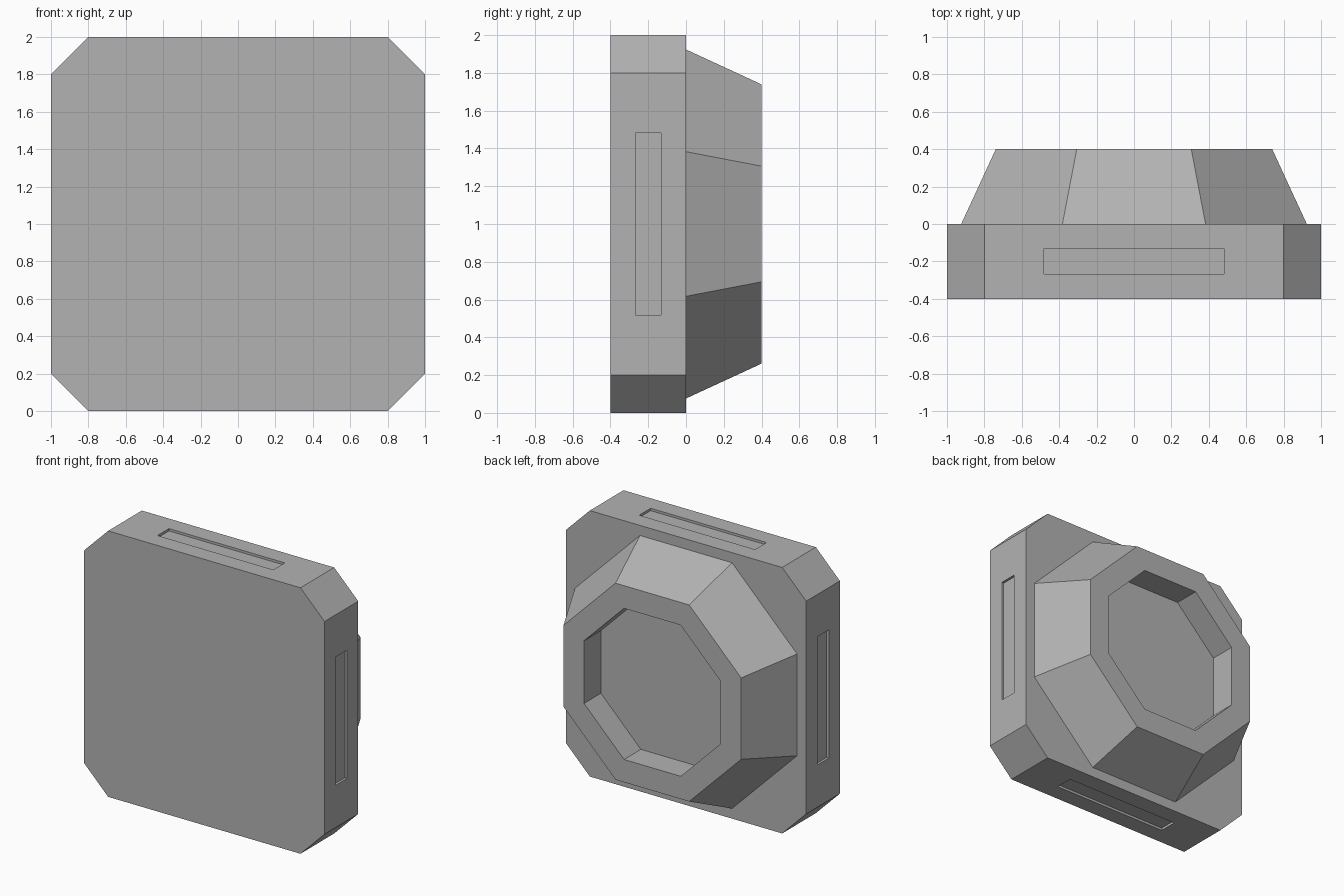
import bpy, bmesh
from math import pi
from mathutils import Matrix, Vector

if "Cube" in bpy.data.objects:
    bpy.data.objects.remove(bpy.data.objects["Cube"])

CENTRE_Z = 1.0

# Mid-grey finish shared by all parts
grey = bpy.data.materials.new("mid_grey")
grey.diffuse_color = (0.45, 0.45, 0.45, 1)
grey.use_nodes = True
grey.node_tree.nodes["Principled BSDF"].inputs["Base Color"].default_value = grey.diffuse_color


def new_object(name, bm):
    bmesh.ops.recalc_face_normals(bm, faces=bm.faces)
    mesh = bpy.data.meshes.new(name)
    bm.to_mesh(mesh)
    bm.free()
    mesh.materials.append(grey)
    obj = bpy.data.objects.new(name, mesh)
    bpy.context.collection.objects.link(obj)
    return obj


# Front plate: square block with cut corners
half, corner = 1.0, 0.8
outline = []
for sx, sz in ((1, 1), (-1, 1), (-1, -1), (1, -1)):
    pair = [(sx * half, sz * corner), (sx * corner, sz * half)]
    outline += pair if sx * sz > 0 else pair[::-1]
bm = bmesh.new()
face = bm.faces.new([bm.verts.new((x, -0.4, z + CENTRE_Z)) for x, z in outline])
ext = bmesh.ops.extrude_face_region(bm, geom=[face])
bmesh.ops.translate(bm, vec=(0, 0.4, 0),
                    verts=[g for g in ext["geom"] if isinstance(g, bmesh.types.BMVert)])
plate = new_object("front_plate", bm)

# Shallow slots in the four sides of the plate
length, width, depth = 0.964, 0.136, 0.018
bm = bmesh.new()
for i in range(4):
    m = (Matrix.Translation((0, -0.2, CENTRE_Z)) @ Matrix.Rotation(i * pi / 2, 4, 'Y')
         @ Matrix.Translation((0, 0, half)) @ Matrix.Diagonal((length, width, 2 * depth, 1)))
    bmesh.ops.create_cube(bm, size=1, matrix=m)
cutter = new_object("slot_cutter", bm)
cutter.hide_render = True
cutter.display_type = 'WIRE'
mod = plate.modifiers.new("slots", 'BOOLEAN')
mod.operation = 'DIFFERENCE'
mod.solver = 'EXACT'
mod.object = cutter

# Tapered octagonal back housing with a recessed face
bm = bmesh.new()
place = (Matrix.Translation((0, 0.2, CENTRE_Z)) @ Matrix.Rotation(-pi / 2, 4, 'X')
         @ Matrix.Rotation(pi / 8, 4, 'Z'))
bmesh.ops.create_cone(bm, cap_ends=True, segments=8, radius1=1.0, radius2=0.8,
                      depth=0.4, matrix=place)
bm.normal_update()
rim = max(bm.faces, key=lambda f: f.calc_center_median().y)
bmesh.ops.inset_region(bm, faces=[rim], thickness=0.185)
ext = bmesh.ops.extrude_face_region(bm, geom=[rim])
bmesh.ops.translate(bm, vec=Vector((0, -0.2, 0)),
                    verts=[g for g in ext["geom"] if isinstance(g, bmesh.types.BMVert)])
if rim.is_valid:
    bmesh.ops.delete(bm, geom=[rim], context='FACES_ONLY')
new_object("back_housing", bm)
